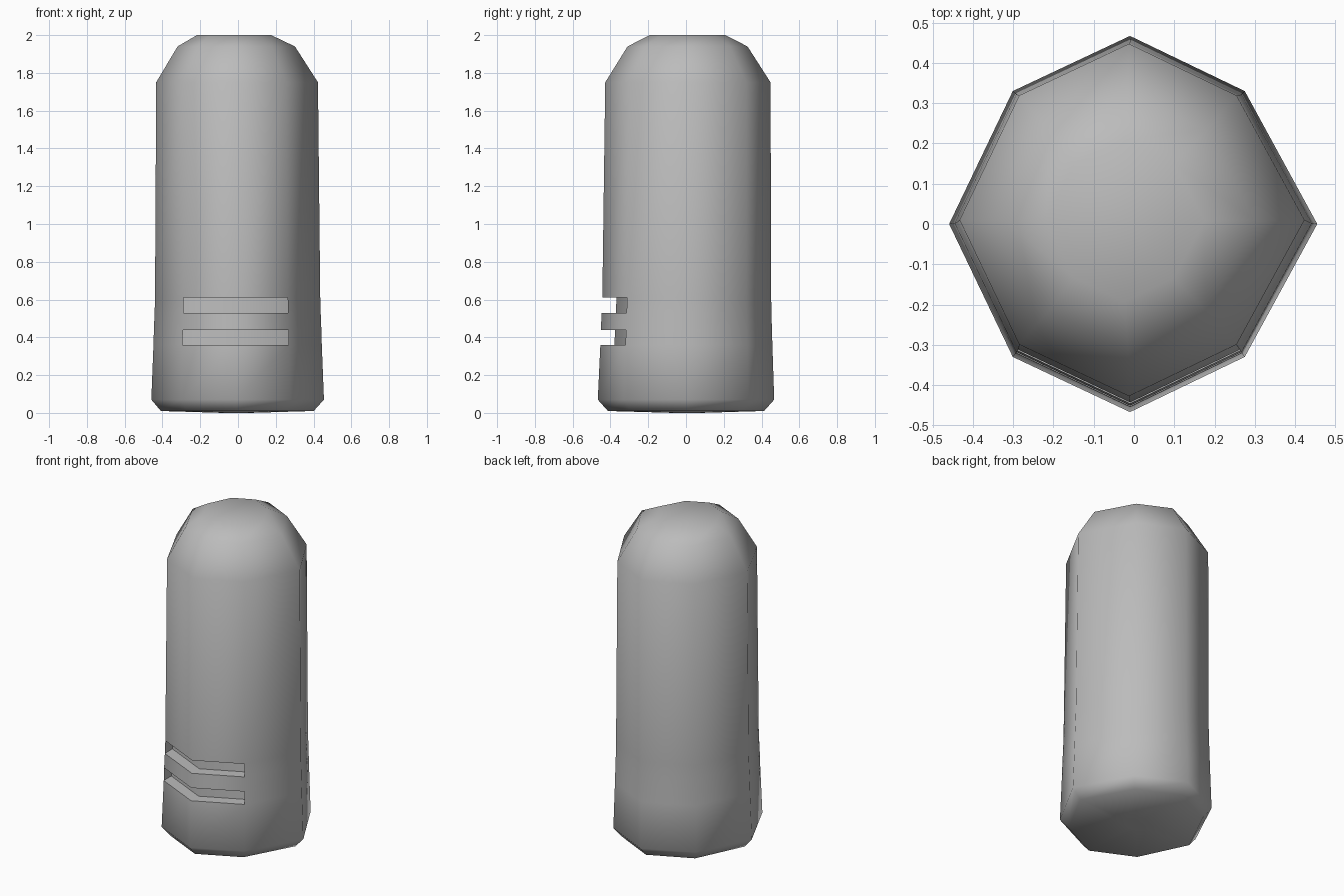
import bpy, bmesh, math

cube = bpy.data.objects.get("Cube")
if cube:
    bpy.data.objects.remove(cube)

# One plain grey material
grey = bpy.data.materials.new("plain grey")
grey.use_nodes = True
grey.diffuse_color = (0.5, 0.5, 0.5, 1)
grey.node_tree.nodes["Principled BSDF"].inputs["Base Color"].default_value = grey.diffuse_color

# Rings: height, scale, x centre, y centre
RINGS = [
    (0.00, 0.15, -0.01, 0.005), (0.01, 0.885, -0.002, 0.0), (0.07, 1.0, 0.0, 0.0),
    (0.36, 0.975, 0.0, 0.002), (0.44, 0.970, 0.0, 0.002),
    (0.53, 0.962, 0.0, 0.003), (0.61, 0.957, 0.0, 0.004),
    (1.75, 0.937, -0.003, 0.01), (1.94, 0.68, -0.008, 0.008), (2.00, 0.43, -0.02, 0.008),
]
SLOT_ROWS = (3, 5)
SLOT_DEPTH = 0.075


def section():
    """Slightly squeezed eight-sided outline, counter-clockwise from +x."""
    pts = []
    for i in range(8):
        a = i * math.pi / 4
        if i % 2:
            pts.append((math.copysign(0.288, math.cos(a)) - 0.013,
                        math.copysign(0.33, math.sin(a))))
        else:
            pts.append((0.457 * math.cos(a) - (0.01 if i in (2, 6) else 0.002),
                        0.467 * math.sin(a)))
    return pts


bm = bmesh.new()
outline = section()
loops = [[bm.verts.new((x * s + cx, y * s + cy, z)) for x, y in outline]
         for z, s, cx, cy in RINGS]

# Walls; the two front facets of the slot rows are kept for recessing
slots = {row: [] for row in SLOT_ROWS}
for row, (low, high) in enumerate(zip(loops, loops[1:])):
    for i in range(8):
        j = (i + 1) % 8
        face = bm.faces.new((low[i], low[j], high[j], high[i]))
        if row in slots and i in (5, 6):
            slots[row].append(face)
bm.faces.new(reversed(loops[0]))
bm.faces.new(loops[-1])

# Recess the two front slots straight back
for faces in slots.values():
    new = bmesh.ops.extrude_face_region(bm, geom=faces)["geom"]
    verts = [g for g in new if isinstance(g, bmesh.types.BMVert)]
    bmesh.ops.translate(bm, verts=verts, vec=(0, SLOT_DEPTH, 0))
    bmesh.ops.delete(bm, geom=[f for f in faces if f.is_valid], context="FACES_ONLY")
bmesh.ops.recalc_face_normals(bm, faces=bm.faces)

mesh = bpy.data.meshes.new("slotted_body")
bm.to_mesh(mesh)
bm.free()
mesh.materials.append(grey)
body = bpy.data.objects.new("slotted_body", mesh)
bpy.context.collection.objects.link(body)

# Soft shading on the body, crisp slot edges
bpy.ops.object.select_all(action="DESELECT")
body.select_set(True)
bpy.context.view_layer.objects.active = body
bpy.ops.object.shade_smooth_by_angle(angle=math.radians(58))
